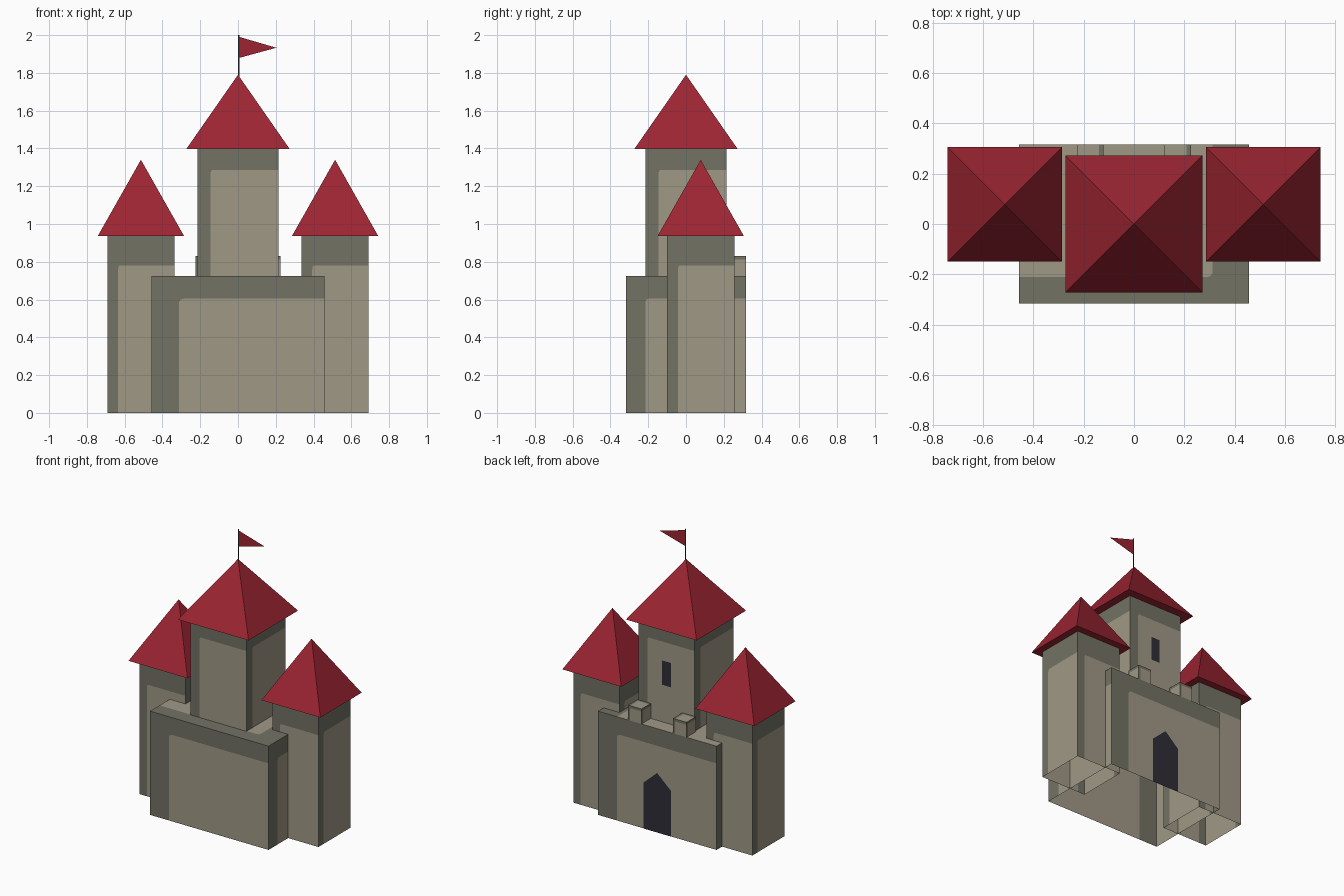
import bpy
from mathutils import Vector as V

if "Cube" in bpy.data.objects:
    bpy.data.objects.remove(bpy.data.objects["Cube"])


def material(name, r, g, b):
    lin = [((c / 255 + 0.055) / 1.055) ** 2.4 for c in (r, g, b)]
    m = bpy.data.materials.new(name)
    m.diffuse_color = (*lin, 1)
    m.use_nodes = True
    m.node_tree.nodes["Principled BSDF"].inputs["Base Color"].default_value = m.diffuse_color
    return m


LIGHT = material("light stone", 160, 153, 134)
DARK = material("dark stone", 115, 114, 101)
RED = material("roof red", 156, 37, 50)
BLACK = material("dark opening", 47, 46, 56)


def make(name, polys, mats):
    """polys: list of (points, material index)"""
    verts, faces = [], []
    for pts, _ in polys:
        faces.append(range(len(verts), len(verts) + len(pts)))
        verts.extend(tuple(p) for p in pts)
    me = bpy.data.meshes.new(name)
    me.from_pydata(verts, [], [list(f) for f in faces])
    for m in mats:
        me.materials.append(m)
    for f, (_, i) in zip(me.polygons, polys):
        f.material_index = i
    ob = bpy.data.objects.new(name, me)
    bpy.context.collection.objects.link(ob)
    return ob


# Stone panel: dark strip along the left and the top, light field with a clipped corner
K, T, C = 0.16, 0.834, 0.025
DARK_SHAPE = [(0, 0), (K, 0), (K, T - C), (K + C * .3, T - C * .3), (K + C, T), (1, T), (1, 1), (0, 1)]
LIGHT_SHAPE = [(K, 0), (1, 0), (1, T), (K + C, T), (K + C * .3, T - C * .3), (K, T - C)]


def panel(o, u, v):
    return [([o + u * a + v * b for a, b in shape], i)
            for i, shape in enumerate((LIGHT_SHAPE, DARK_SHAPE))]


def stone_box(name, cx, cy, hx, hy, z0, z1, top=True):
    x, y, h = V((2 * hx, 0, 0)), V((0, 2 * hy, 0)), V((0, 0, z1 - z0))
    a = V((cx - hx, cy - hy, z0))
    polys = (panel(a, x, h) + panel(a + x, y, h)
             + panel(a + x + y, -x, h) + panel(a + y, -y, h))
    if top:
        polys += panel(a + x + y + h, -x, -y)
    return make(name, polys, [LIGHT, DARK])


def roof(name, cx, cy, r, z0, z1):
    ring = [V((cx + sx * r, cy + sy * r, z0)) for sx, sy in ((-1, -1), (1, -1), (1, 1), (-1, 1))]
    tip = V((cx, cy, z1))
    polys = [([ring[i], ring[(i + 1) % 4], tip], 0) for i in range(4)]
    polys.append((ring[::-1], 0))
    return make(name, polys, [RED])


def back_plate(name, outline, y):
    """flat opening facing +y, outline as (x, z) seen from behind"""
    return make(name, [([V((-x, y, z)) for x, z in outline], 0)], [BLACK])


# Main hall and central tower
stone_box("main_hall", 0, 0, 0.458, 0.317, 0, 0.725)
stone_box("central_tower", 0, 0, 0.215, 0.215, 0.725, 1.398, top=False)
roof("central_roof", 0, 0, 0.273, 1.398, 1.79)

# Paired side towers and battlements
for side, s in (("left", -1), ("right", 1)):
    stone_box(side + "_tower", s * 0.514, 0.078, 0.178, 0.178, 0, 0.937, top=False)
    roof(side + "_roof", s * 0.514, 0.078, 0.228, 0.937, 1.34)
    stone_box(side + "_merlon", s * 0.174, 0.265, 0.052, 0.052, 0.725, 0.83)

# Gate and window on the back
back_plate("gate", [(-.106, 0), (.106, 0), (.106, .32), (0, .416), (-.106, .32)], 0.319)
back_plate("window", [(-.035, .985), (.035, .985), (.035, 1.155), (-.035, 1.155)], 0.217)

# Flat pole and pennant
make("flag_pole", [([V((-.001, 0, 1.77)), V((.008, 0, 1.77)), V((.008, 0, 2)), V((-.001, 0, 2))], 0)], [BLACK])
make("pennant", [([V((.008, 0, 1.88)), V((.203, 0, 1.933)), V((.008, 0, 1.99))], 0)], [RED])
